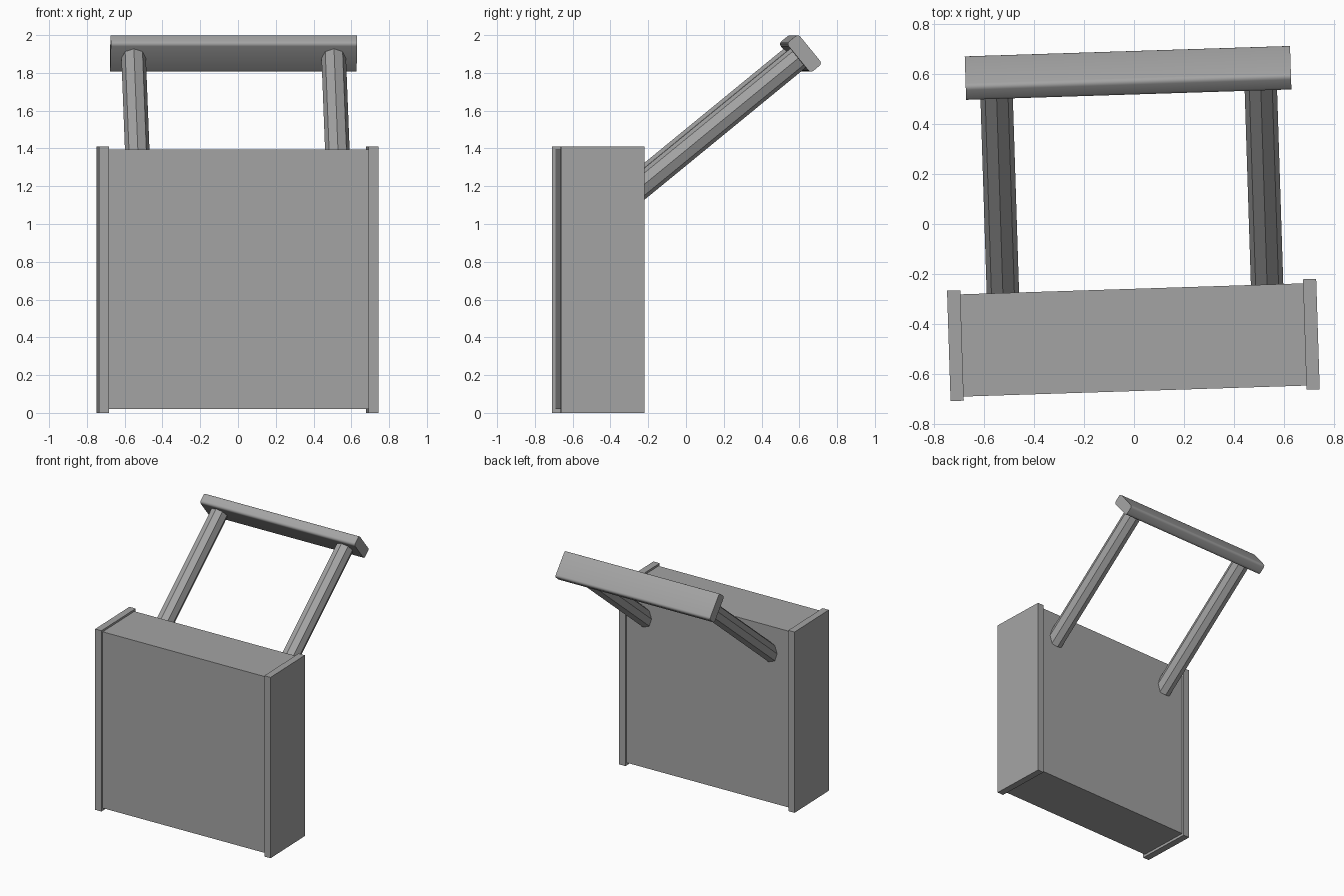
import bpy, bmesh, math
from mathutils import Matrix, Vector

cube = bpy.data.objects.get("Cube")
if cube:
    bpy.data.objects.remove(cube, do_unlink=True)

grey = bpy.data.materials.new("plain grey")
grey.use_nodes = True
COLOR = (0.37, 0.37, 0.37, 1)
grey.diffuse_color = COLOR
grey.node_tree.nodes["Principled BSDF"].inputs["Base Color"].default_value = COLOR

# The whole model is turned slightly about the vertical axis
FRAME = Matrix.Translation((-0.0025, -0.465, 0)) @ Matrix.Rotation(0.032, 4, 'Z')


def finish(name, bm, matrix):
    bm.transform(FRAME @ matrix)
    bmesh.ops.recalc_face_normals(bm, faces=bm.faces)
    mesh = bpy.data.meshes.new(name)
    bm.to_mesh(mesh)
    bm.free()
    mesh.materials.append(grey)
    obj = bpy.data.objects.new(name, mesh)
    bpy.context.collection.objects.link(obj)
    return obj


def box(name, size, matrix, bevel=0):
    bm = bmesh.new()
    bmesh.ops.create_cube(bm, size=1)
    bmesh.ops.scale(bm, vec=size, verts=bm.verts)
    if bevel:
        # round only the long edges, keeping the ends flat
        long_edges = [e for e in bm.edges
                      if abs(e.verts[0].co.x - e.verts[1].co.x) > 0.01]
        bmesh.ops.bevel(bm, geom=long_edges, offset=bevel, segments=4,
                        profile=0.5, affect='EDGES')
    return finish(name, bm, matrix)


# Body slab between two taller end panels
box("body", (1.39, 0.41, 1.375), Matrix.Translation((0, 0, 0.7075)))
for side, label in ((1, "left"), (-1, "right")):
    box(label + "_end_panel", (0.053, 0.443, 1.41),
        Matrix.Translation((side * 0.714, 0, 0.705)))

# Handle frame: local z runs along the slanted arms
SLANT = math.radians(39.3)
handle = (Matrix.Translation((0.013, 1.071, 1.9025))
          @ Matrix.Rotation(SLANT - math.pi / 2, 4, 'X'))

# Eight-sided arms reaching from inside the body to the grip
ARM = 1.16
for side, label in ((1, "left"), (-1, "right")):
    bm = bmesh.new()
    bmesh.ops.create_cone(bm, cap_ends=True, segments=8, radius1=0.065,
                          radius2=0.065, depth=ARM)
    finish(label + "_handle_arm", bm,
           handle @ Matrix.Translation((side * 0.53, 0, -ARM / 2)))

# Rounded grip bar
grip = box("handle_grip", (1.305, 0.202, 0.08), handle, bevel=0.019)
bpy.ops.object.select_all(action='DESELECT')
grip.select_set(True)
bpy.context.view_layer.objects.active = grip
bpy.ops.object.shade_smooth_by_angle(angle=math.radians(35))
